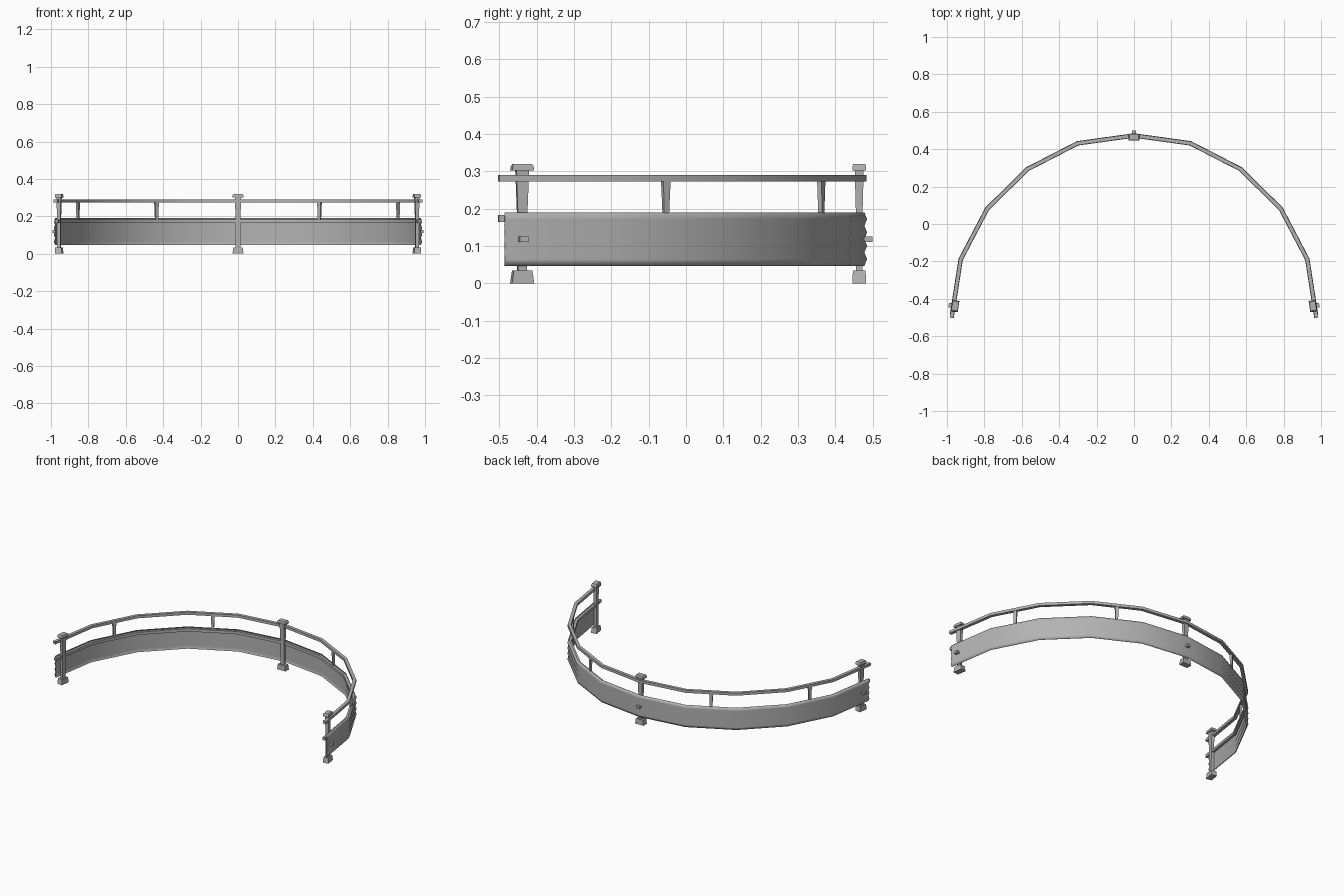
import bpy, bmesh, math
from mathutils import Vector, Matrix

cube = bpy.data.objects.get("Cube")
if cube:
    bpy.data.objects.remove(cube)

metal = bpy.data.materials.new("galvanised grey")
metal.use_nodes = True
metal.diffuse_color = (0.45, 0.45, 0.45, 1)
metal.node_tree.nodes["Principled BSDF"].inputs["Base Color"].default_value = (0.45, 0.45, 0.45, 1)

# Outer line of the barrier, mirrored about x = 0
half = [(0, 0.485), (0.305, 0.443), (0.577, 0.303), (0.795, 0.088), (0.938, -0.185), (0.985, -0.485)]
path = [Vector((-x, y)) for x, y in reversed(half[1:])] + [Vector(p) for p in half]


def outward(d):
    return Vector((-d.y, d.x))


def finish(name, bm, smooth=None):
    bmesh.ops.recalc_face_normals(bm, faces=bm.faces)
    mesh = bpy.data.meshes.new(name)
    bm.to_mesh(mesh)
    bm.free()
    mesh.materials.append(metal)
    ob = bpy.data.objects.new(name, mesh)
    bpy.context.collection.objects.link(ob)
    if smooth:
        bpy.ops.object.select_all(action='DESELECT')
        ob.select_set(True)
        bpy.context.view_layer.objects.active = ob
        bpy.ops.object.shade_smooth_by_angle(angle=math.radians(smooth))
    return ob


def sweep(name, profile, extend, smooth):
    """Sweep an (offset, z) profile along the path with mitred corners."""
    pts = [p.copy() for p in path]
    pts[0] += (pts[0] - pts[1]).normalized() * extend
    pts[-1] += (pts[-1] - pts[-2]).normalized() * extend
    bm = bmesh.new()
    rings = []
    for i, p in enumerate(pts):
        a = (p - pts[i - 1]).normalized() if i else (pts[1] - p).normalized()
        b = (pts[i + 1] - p).normalized() if i < len(pts) - 1 else a
        n = (outward(a) + outward(b)).normalized()
        n /= n.dot(outward(a))
        rings.append([bm.verts.new((p.x + n.x * o, p.y + n.y * o, z)) for o, z in profile])
    for r, s in zip(rings, rings[1:]):
        for j in range(len(profile)):
            k = (j + 1) % len(profile)
            bm.faces.new((r[j], r[k], s[k], s[j]))
    bm.faces.new(rings[0])
    bm.faces.new(rings[-1])
    return finish(name, bm, smooth)


def rect(inner, outer, low, high):
    return [(inner, low), (outer, low), (outer, high), (inner, high)]


# Corrugated sheet with four shallow ridges
RIDGES, LOW, HIGH = 4, 0.047, 0.19
levels = [LOW + (HIGH - LOW) * i / (2 * RIDGES) for i in range(2 * RIDGES + 1)]
wave = [(0 if i % 2 else -0.007, z) for i, z in enumerate(levels)]
sheet = wave + [(o - 0.005, z) for o, z in reversed(wave)]
sweep("corrugated_panel", sheet, 0, 75)

# Handrail and inner rail
sweep("top_rail", rect(-0.022, -0.002, 0.273, 0.29), 0.015, 40)
sweep("inner_rail", rect(-0.024, -0.008, 0.165, 0.183), 0.015, 40)


def add_block(bm, low, high, size_low, size_high, at=0.0):
    """Tapered block; sizes are (width along barrier, depth across it)."""
    verts = []
    for z, (w, d) in ((low, size_low), (high, size_high)):
        verts.append([bm.verts.new((sx * w / 2, at + sy * d / 2, z))
                      for sx, sy in ((-1, -1), (1, -1), (1, 1), (-1, 1))])
    a, b = verts
    bm.faces.new(a)
    bm.faces.new(b)
    for i in range(4):
        j = (i + 1) % 4
        bm.faces.new((a[i], a[j], b[j], b[i]))


def place(name, bm, pos, tangent, offset):
    """Turn the part to follow the barrier and shift it across."""
    n = outward(tangent)
    p = Vector(pos) + n * offset
    rot = Matrix.Rotation(math.atan2(tangent.y, tangent.x), 4, 'Z')
    bm.transform(Matrix.Translation((p.x, p.y, 0)) @ rot)
    finish(name, bm)


# Posts with foot, cap and bolt
end_dir = (path[-1] - path[-2]).normalized()
end_pos = path[-1] - end_dir * 0.05
posts = [("middle", Vector((0, 0.485)), Vector((1, 0))),
         ("left", end_pos, end_dir),
         ("right", Vector((-end_pos.x, end_pos.y)), Vector((end_dir.x, -end_dir.y)))]
for side, pos, tangent in posts:
    bm = bmesh.new()
    add_block(bm, 0.03, 0.19, (0.024, 0.018), (0.026, 0.018))
    add_block(bm, 0.19, 0.302, (0.026, 0.018), (0.034, 0.024))
    place(side + "_post", bm, pos, tangent, -0.021)
    bm = bmesh.new()
    add_block(bm, 0, 0.034, (0.06, 0.037), (0.05, 0.034))
    place(side + "_post_foot", bm, pos, tangent, -0.021)
    bm = bmesh.new()
    add_block(bm, 0.302, 0.314, (0.06, 0.037), (0.056, 0.036))
    add_block(bm, 0.314, 0.32, (0.056, 0.036), (0.048, 0.032))
    place(side + "_post_cap", bm, pos, tangent, -0.021)
    bm = bmesh.new()
    add_block(bm, 0.111, 0.126, (0.024, 0.03), (0.024, 0.03))
    place(side + "_post_bolt", bm, pos, tangent, -0.001)

# Tapered struts between the panel and the handrail
for side, sign in (("left", 1), ("right", -1)):
    for label, i in (("rear", 1), ("front", 3)):
        a, b = [Vector((sign * x, y)) for x, y in half[i:i + 2]]
        bm = bmesh.new()
        add_block(bm, 0.165, 0.278, (0.013, 0.01), (0.022, 0.014))
        place(f"{side}_{label}_strut", bm, (a + b) / 2, (b - a).normalized() * sign, -0.012)
